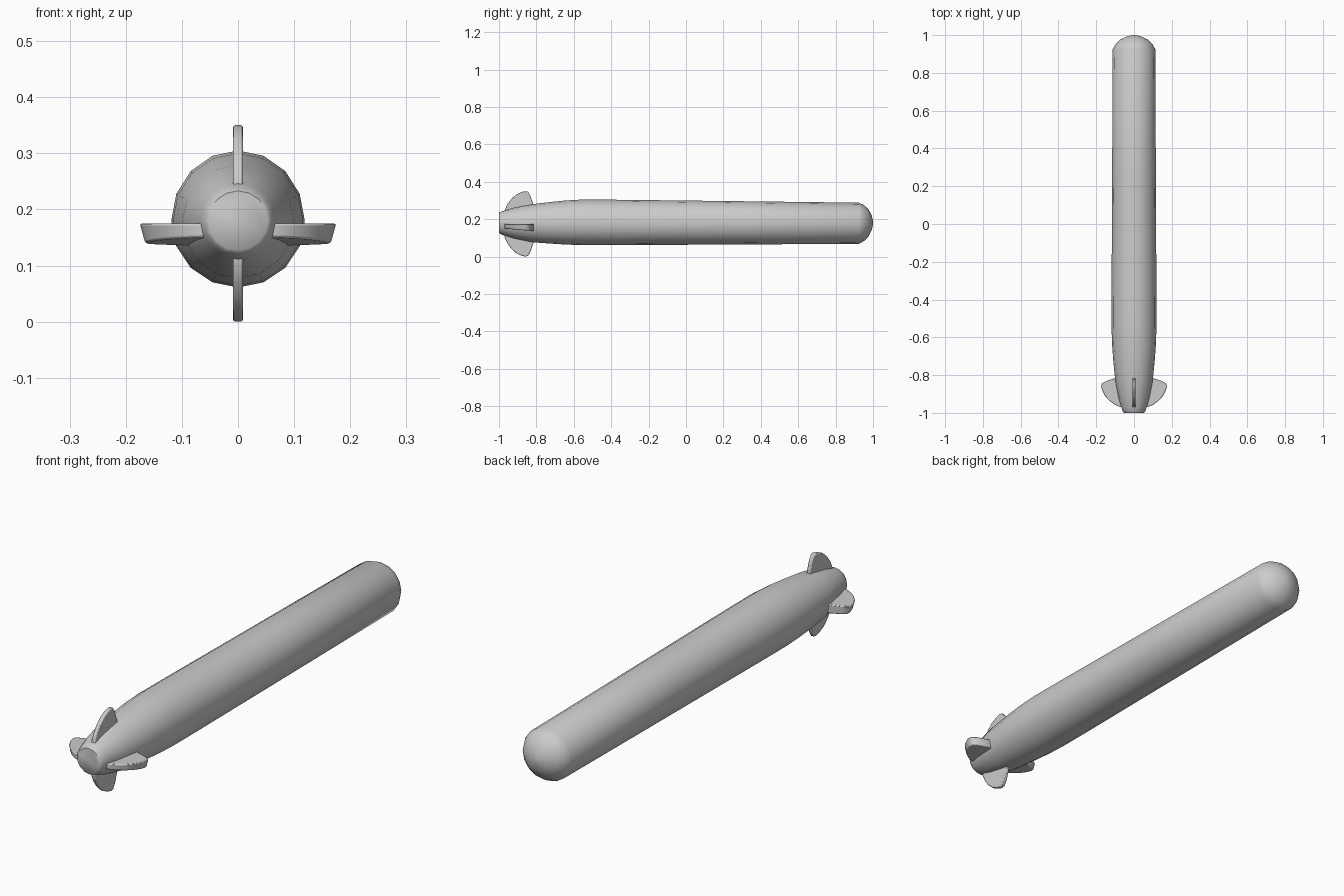
import bpy, bmesh, math

if "Cube" in bpy.data.objects:
    bpy.data.objects.remove(bpy.data.objects["Cube"])

SIDES = 16


def finish(name, bm, bevel=0.0, angle=50):
    bmesh.ops.recalc_face_normals(bm, faces=bm.faces)
    mesh = bpy.data.meshes.new(name)
    bm.to_mesh(mesh)
    bm.free()
    obj = bpy.data.objects.new(name, mesh)
    bpy.context.collection.objects.link(obj)
    if bevel:
        mod = obj.modifiers.new("bevel", 'BEVEL')
        mod.width = bevel
        mod.segments = 2
        mod.limit_method = 'ANGLE'
        mod.angle_limit = math.radians(50)
    bpy.ops.object.select_all(action='DESELECT')
    obj.select_set(True)
    bpy.context.view_layer.objects.active = obj
    bpy.ops.object.shade_smooth_by_angle(angle=math.radians(angle))
    return obj


def lofted_body(name, rings):
    """Each ring is y, half width, bottom z, top z; the ends are capped."""
    bm = bmesh.new()
    loops = []
    for y, half, low, high in rings:
        loop = []
        for i in range(SIDES):
            a = math.tau * i / SIDES
            s = math.sin(a)
            z = 0.18 + s * ((high - 0.18) if s > 0 else (0.18 - low))
            loop.append(bm.verts.new((half * math.cos(a), y, z)))
        loops.append(loop)
    for a, b in zip(loops, loops[1:]):
        for i in range(SIDES):
            j = (i + 1) % SIDES
            bm.faces.new((a[i], a[j], b[j], b[i]))
    bm.faces.new(loops[0])
    bm.faces.new(loops[-1])
    return finish(name, bm)


def fin(name, outline, place):
    """Slab from an outline of (y, reach); place maps (y, reach, side) to a point."""
    bm = bmesh.new()
    a, b = ([bm.verts.new(place(y, r, s)) for y, r in outline] for s in (-1, 1))
    bm.faces.new(a)
    bm.faces.new(b)
    for i in range(len(a)):
        j = (i + 1) % len(a)
        bm.faces.new((a[i], a[j], b[j], b[i]))
    return finish(name, bm, 0.004)


# Hull: blunt tail, swelling shoulder, long tube, domed nose
lofted_body("hull", [
    (-1.0, 0.053, 0.127, 0.233),
    (-0.992, 0.060, 0.120, 0.239),
    (-0.97, 0.067, 0.111, 0.246),
    (-0.92, 0.082, 0.095, 0.262),
    (-0.83, 0.099, 0.077, 0.279),
    (-0.72, 0.110, 0.069, 0.292),
    (-0.64, 0.116, 0.064, 0.300),
    (-0.55, 0.119, 0.061, 0.305),
    (-0.40, 0.119, 0.061, 0.304),
    (0.20, 0.116, 0.064, 0.297),
    (0.925, 0.113, 0.068, 0.288),
    (0.952, 0.098, 0.083, 0.275),
    (0.976, 0.074, 0.107, 0.252),
    (0.993, 0.040, 0.141, 0.219),
    (1.0, 0.008, 0.172, 0.188),
])

# Four tail fins share one swept, rounded outline
outline = [(-0.83, 0.05), (-0.815, 0.10), (-0.832, 0.150), (-0.845, 0.172),
           (-0.86, 0.175), (-0.88, 0.170), (-0.91, 0.155), (-0.935, 0.132),
           (-0.955, 0.105), (-0.97, 0.072), (-0.97, 0.05)]

for label, way in (("top", 1), ("bottom", -1)):
    fin(label + "_fin", outline,
        lambda y, r, s: (0.009 * s, y, 0.175 + way * r))


# Side fins are thicker wedges whose underside is drawn in slightly
def wedge(y, r, s, way):
    t = (y + 0.97) / 0.15
    if s > 0:
        return (way * r, y, 0.175)
    return (way * r * 0.945, y, 0.150 - 0.014 * t)


for label, way in (("right", 1), ("left", -1)):
    fin(label + "_fin", outline, lambda y, r, s: wedge(y, r, s, way))
